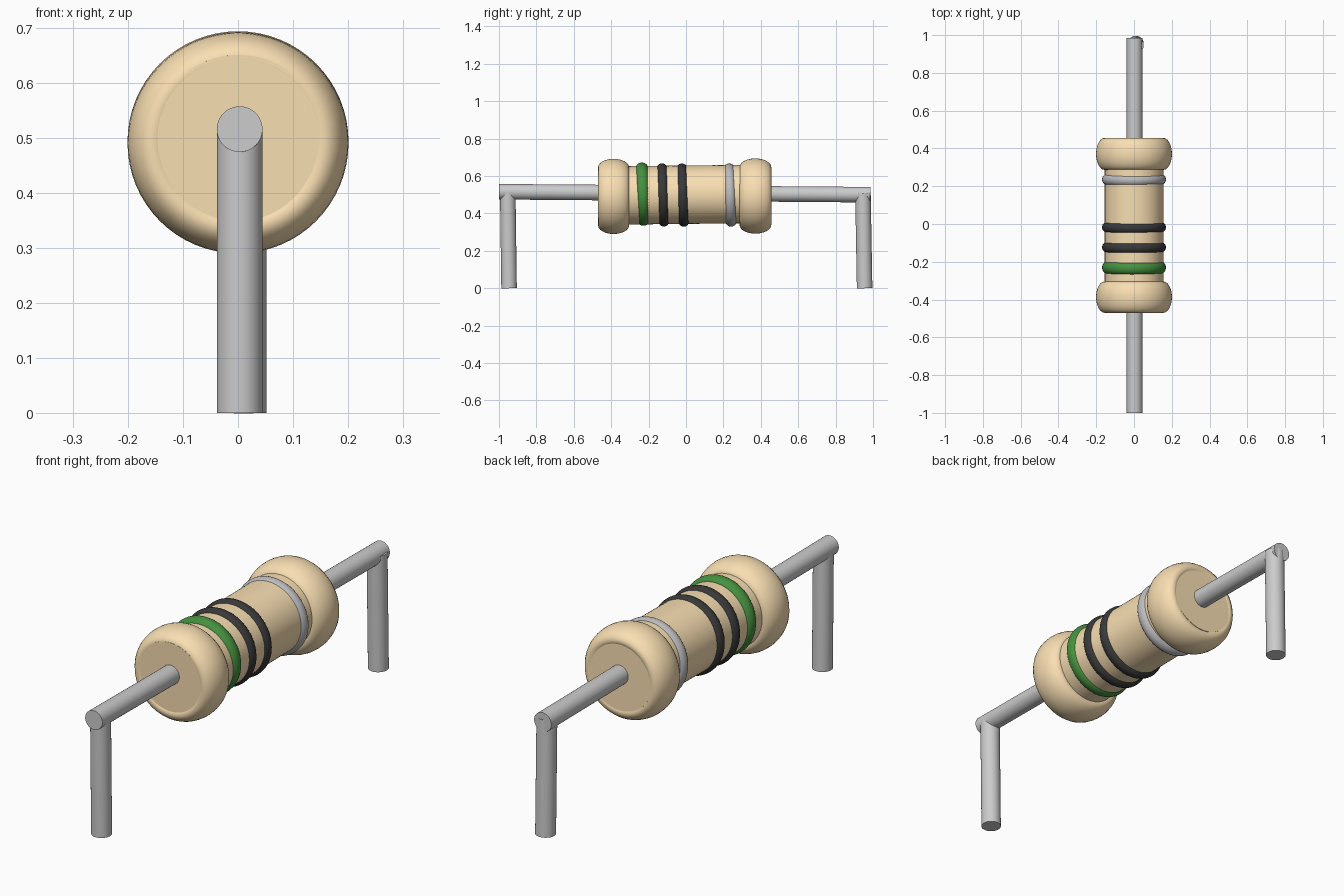
import bpy, math
from mathutils import Vector

if "Cube" in bpy.data.objects:
    bpy.data.objects.remove(bpy.data.objects["Cube"])


def material(name, rgb):
    m = bpy.data.materials.new(name)
    m.diffuse_color = (*rgb, 1)
    m.use_nodes = True
    m.node_tree.nodes["Principled BSDF"].inputs["Base Color"].default_value = m.diffuse_color
    return m


TAN = material("tan_ceramic", (0.95, 0.74, 0.45))
GREEN = material("green_paint", (0.06, 0.28, 0.05))
BLACK = material("black_paint", (0.04, 0.04, 0.04))
SILVER = material("silver_paint", (0.5, 0.5, 0.52))


def finish(obj, name, mat):
    obj.name = name
    if mat:
        obj.data.materials.append(mat)
    bpy.ops.object.shade_smooth_by_angle(angle=math.radians(40))


def rod(name, a, b, radius, mat=None, sides=48):
    a, b = Vector(a), Vector(b)
    bpy.ops.mesh.primitive_cylinder_add(vertices=sides, radius=radius,
                                        depth=(b - a).length, location=(a + b) / 2)
    obj = bpy.context.object
    obj.rotation_euler = (b - a).to_track_quat('Z', 'Y').to_euler()
    finish(obj, name, mat)


def ring(name, y, z, major, thick, half_width, mat, tilt=0.0):
    # torus around the body axis, stretched along that axis
    bpy.ops.mesh.primitive_torus_add(major_radius=major, minor_radius=thick,
                                     major_segments=64, minor_segments=24,
                                     location=(0, y, z))
    obj = bpy.context.object
    obj.scale = (1, 1, half_width / thick)
    obj.rotation_euler = (math.pi / 2 + tilt, 0, 0)
    finish(obj, name, mat)


# resistor body and bulging end collars
rod("body", (0.001, -0.468, 0.495), (0.001, 0.454, 0.505), 0.156, TAN, 64)
ring("front_collar", -0.387, 0.491, 0.155, 0.046, 0.083, TAN)
ring("back_collar", 0.371, 0.493, 0.155, 0.046, 0.085, TAN)

# painted colour bands
for name, y, z, width, mat in (("green_band", -0.231, 0.503, 0.032, GREEN),
                               ("black_band_1", -0.123, 0.499, 0.028, BLACK),
                               ("black_band_2", -0.017, 0.498, 0.028, BLACK),
                               ("silver_band", 0.236, 0.498, 0.029, SILVER)):
    ring(name, y, z, 0.142, 0.027, width, mat, 0.035)

# through wire and the two bent-down legs
rod("lead_wire", (0.003, -1.0, 0.516), (0.003, 0.985, 0.5), 0.0415)
rod("front_leg", (0.003, -0.953, 0.515), (0.003, -0.946, 0.0), 0.0415)
rod("back_leg", (0.01, 0.946, 0.51), (0.01, 0.955, 0.0), 0.0415)
